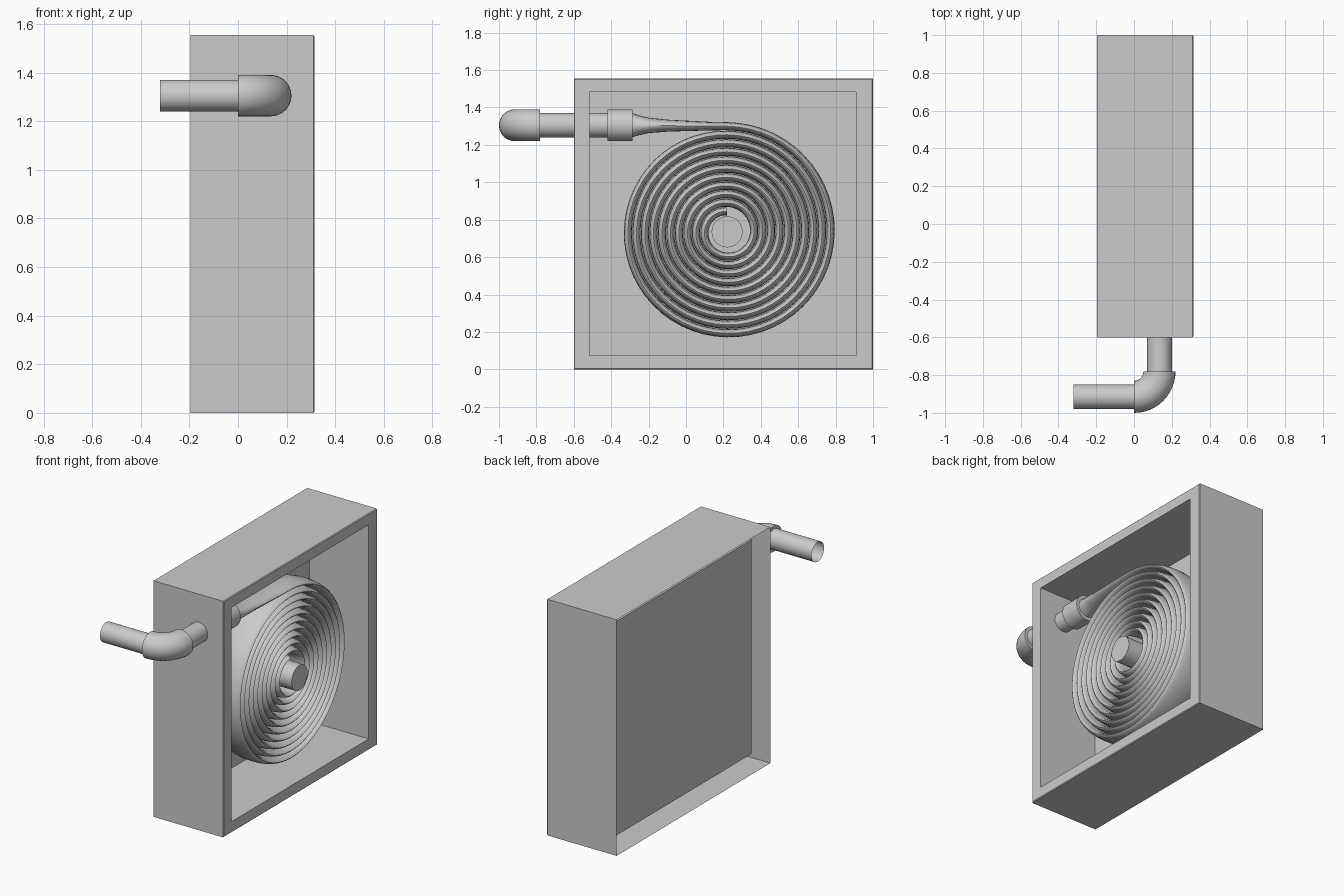
import bpy, bmesh
from math import sin, cos, pi
from mathutils import Vector as V

if "Cube" in bpy.data.objects:
    bpy.data.objects.remove(bpy.data.objects["Cube"])

X = V((1, 0, 0))
Y = V((0, 1, 0))
Z = V((0, 0, 1))


def loft(name, loops, cap_start=False, cap_end=False, smooth=True):
    """Skin a list of closed loops that share one point count."""
    bm = bmesh.new()
    rows = [[bm.verts.new(p) for p in loop] for loop in loops]
    n = len(rows[0])
    for a, b in zip(rows, rows[1:]):
        for i in range(n):
            j = (i + 1) % n
            bm.faces.new((a[i], a[j], b[j], b[i]))
    if cap_start:
        bm.faces.new(rows[0][::-1])
    if cap_end:
        bm.faces.new(rows[-1])
    bmesh.ops.recalc_face_normals(bm, faces=bm.faces)
    mesh = bpy.data.meshes.new(name)
    bm.to_mesh(mesh)
    bm.free()
    obj = bpy.data.objects.new(name, mesh)
    bpy.context.collection.objects.link(obj)
    if smooth:
        bpy.ops.object.select_all(action='DESELECT')
        obj.select_set(True)
        bpy.context.view_layer.objects.active = obj
        bpy.ops.object.shade_smooth_by_angle(angle=pi / 5)
    return obj


def oval(center, a, b, n=32):
    return [center + a * cos(2 * pi * i / n) + b * sin(2 * pi * i / n) for i in range(n)]


def tube(name, start, end, r, a, b, caps=False):
    return loft(name, [oval(V(p), a * r, b * r) for p in (start, end)], caps, caps)


def rect(x, y0, y1, z0, z1):
    return [V((x, y0, z0)), V((x, y1, z0)), V((x, y1, z1)), V((x, y0, z1))]


# cabinet: outer shell open at the back, rim, and recessed tray
OUT = (-0.6, 1.0, 0.0, 1.555)
BEV = (-0.595, 0.995, 0.005, 1.55)
INN = (-0.515, 0.91, 0.073, 1.483)
loft("cabinet", [rect(-0.195, *OUT), rect(0.31, *OUT), rect(0.315, *BEV),
                 rect(0.315, *INN), rect(-0.118, *INN)], cap_end=True, smooth=False)

# reel hub
CY, CZ = 0.22, 0.735
tube("reel_hub", (-0.118, CY, CZ), (0.295, CY, CZ), 0.083, Y, Z, caps=True)

# supply pipes, elbow and coupling
PX, PY, PZ = 0.135, -0.915, 1.305
tube("inlet_pipe", (-0.32, PY, PZ), (0.02, PY, PZ), 0.065, Y, Z)
tube("wall_pipe", (PX, -0.79, PZ), (PX, -0.40, PZ), 0.065, X, Z)
bend = []
for i in range(13):
    t = pi / 2 * i / 12
    d = V((sin(t), -cos(t), 0))
    bend.append(oval(V((0, -0.78, PZ)) + d * 0.135, d * 0.085, Z * 0.085))
loft("elbow", bend, True, True)
tube("hose_coupling", (PX, -0.42, PZ), (PX, -0.285, PZ), 0.085, X, Z, caps=True)

# hose: round at the coupling, flattened, then wound inward around the hub
R0, TURNS, STEP, SEG = 0.565, 10, 0.0455, 56
sections = []
for y, wide, thick in [(-0.29, 0.065, 0.065), (-0.25, 0.072, 0.053), (-0.2, 0.08, 0.041),
                       (-0.1, 0.087, 0.032), (0.05, 0.094, 0.026), (0.15, 0.098, 0.022)]:
    sections.append(oval(V((PX, y, PZ - 0.005 * (y + 0.29) / 0.44)), X * wide, Z * thick, 20))
for i in range(TURNS * SEG + 1):
    t = 2 * pi * i / SEG
    d = V((0, sin(t), cos(t)))
    r = R0 - STEP * i / SEG
    sections.append(oval(V((PX, CY, CZ)) + d * r, X * 0.1, d * 0.0215, 20))
loft("coiled_hose", sections, True, True)
